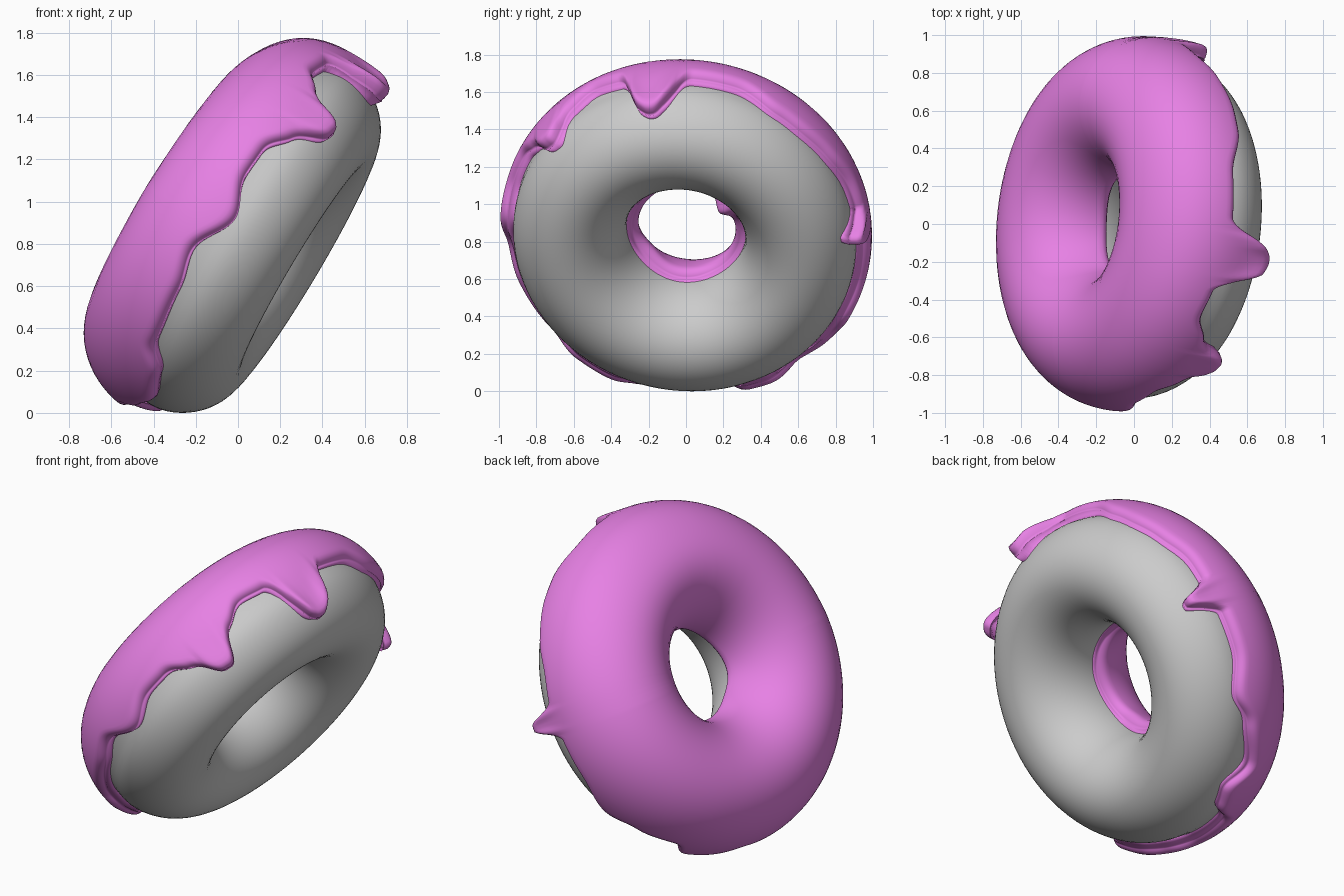
import bpy, bmesh, math
from mathutils import Vector

if "Cube" in bpy.data.objects:
    bpy.data.objects.remove(bpy.data.objects["Cube"])

R, A, B = 0.627, 0.306, 0.36         # ring radius, tube half width, tube half height
CENTRE = Vector((0.005, 0, 0.865))
N = Vector((-0.855, 0.10, 0.51)).normalized()      # direction the icing faces
E1 = (Vector((0, 0, 1)) - N * N.z).normalized()    # up along the ring
E2 = N.cross(E1)


def material(name, col):
    m = bpy.data.materials.new(name)
    m.diffuse_color = (*col, 1)
    m.use_nodes = True
    m.node_tree.nodes["Principled BSDF"].inputs["Base Color"].default_value = m.diffuse_color
    return m


def place(theta, phi, off=0.0):
    """Point on the leaning ring, lifted off the tube surface by off."""
    c, s = math.cos(phi), math.sin(phi)
    nr, nz = c / A, s / B
    l = math.hypot(nr, nz)
    rad = R + A * c + off * nr / l
    h = B * s + off * nz / l
    return CENTRE + E1 * rad * math.cos(theta) + E2 * rad * math.sin(theta) + N * h


def build(name, rows, wrap, mat):
    bm = bmesh.new()
    g = [[bm.verts.new(p) for p in row] for row in rows]
    n, k = len(g), len(g[0])
    for i in range(n):
        a, b = g[i], g[(i + 1) % n]
        for j in range(k if wrap else k - 1):
            q = (j + 1) % k
            bm.faces.new((a[j], b[j], b[q], a[q]))
    bmesh.ops.recalc_face_normals(bm, faces=bm.faces)
    for f in bm.faces:
        f.smooth = True
    me = bpy.data.meshes.new(name)
    bm.to_mesh(me)
    bm.free()
    me.materials.append(mat)
    ob = bpy.data.objects.new(name, me)
    bpy.context.collection.objects.link(ob)
    return ob


# outer icing edge: angle round the ring, height of the edge above the mid plane
EDGE = [(-180, .02), (-170, .02), (-162, -.05), (-153, -.10), (-140, -.08), (-130, 0),
        (-110, .015), (-98, .05), (-84, -.05), (-72, .015), (-62, .01), (-53, -.08),
        (-48, -.19), (-43, -.20), (-37, -.05), (-28, .03), (-17, .01), (-12, -.21),
        (-9, -.25), (-5, -.25), (-1, -.19), (4, -.03), (20, -.03), (35, -.10), (45, -.11),
        (57, -.10), (70, -.07), (80, -.08), (82.5, -.21), (85, -.24), (87.5, -.21),
        (90, -.07), (105, -.07), (120, -.12), (130, -.05), (146, 0), (154, -.12),
        (163, -.10), (172, .02), (180, .02)]


def edge_height(deg):
    for (a, h0), (b, h1) in zip(EDGE, EDGE[1:]):
        if a <= deg <= b:
            t = (deg - a) / (b - a)
            t = t * t * (3 - 2 * t)
            return h0 + (h1 - h0) * t
    return 0


def bump(deg, c, w):
    d = (deg - c + 180) % 360 - 180
    return math.exp(-(d / w) ** 2)


def waist(phi):
    """Slight groove round the outside of the dough."""
    p = (phi + math.pi) % (2 * math.pi) - math.pi
    return -.015 * math.exp(-(p / .22) ** 2)


# dough ring
tau = 2 * math.pi
dough = build("dough_ring",
              [[place(tau * i / 96, tau * j / 64, waist(tau * j / 64)) for j in range(64)]
               for i in range(96)],
              True, material("dough grey", (.60, .60, .60)))

# icing skin with a rounded rim that runs into the dough
rows, STEPS, COUNT = [], 40, 480
for i in range(COUNT):
    deg = -180 + 360 * i / COUNT
    th = math.radians(deg)
    # soften the edge line
    h = sum(edge_height((deg + d + 180) % 360 - 180) for d in (-1.5, 0, 1.5)) / 3
    p0 = math.asin(h / B)
    inner = .01 + .015 * math.sin(3 * th + 1) - .06 * bump(deg, 55, 14)
    p1 = math.pi - math.asin(inner / B)
    drip = max(0, min(1, (-h - .12) / .10))
    lump = .035 * bump(deg, 55, 14) + .02 * bump(deg, -130, 22)
    row = []
    for j in range(STEPS + 1):
        # denser samples near both rims
        u = .5 - .5 * math.cos(math.pi * j / STEPS)
        phi = p0 + (p1 - p0) * u
        d0, d1 = (phi - p0) * .33, (p1 - phi) * .33
        t = .064 + .055 * drip * math.exp(-(d0 / .10) ** 2) + lump * math.exp(-(d1 / .12) ** 2)
        # the upper shoulder of the icing is a little thinner
        t -= .028 * max(0, math.cos(th)) * math.exp(-((phi - 1.15) / .55) ** 2)
        x = min(1, min(d0, d1) / .045)
        off = t * math.sqrt(max(0, 1 - (1 - x) ** 2))
        if j in (0, STEPS):
            off = -.025
        row.append(place(th, phi, off))
    # short rim wall
    row.insert(1, place(th, p0, .022 + .03 * drip))
    row.insert(len(row) - 1, place(th, p1, .022))
    rows.append(row)
icing = build("icing", rows, False, material("icing pink", (.84, .23, .82)))

# stand the model on the ground
low = min(v.co.z for o in (dough, icing) for v in o.data.vertices)
for o in (dough, icing):
    for v in o.data.vertices:
        v.co.z -= low
